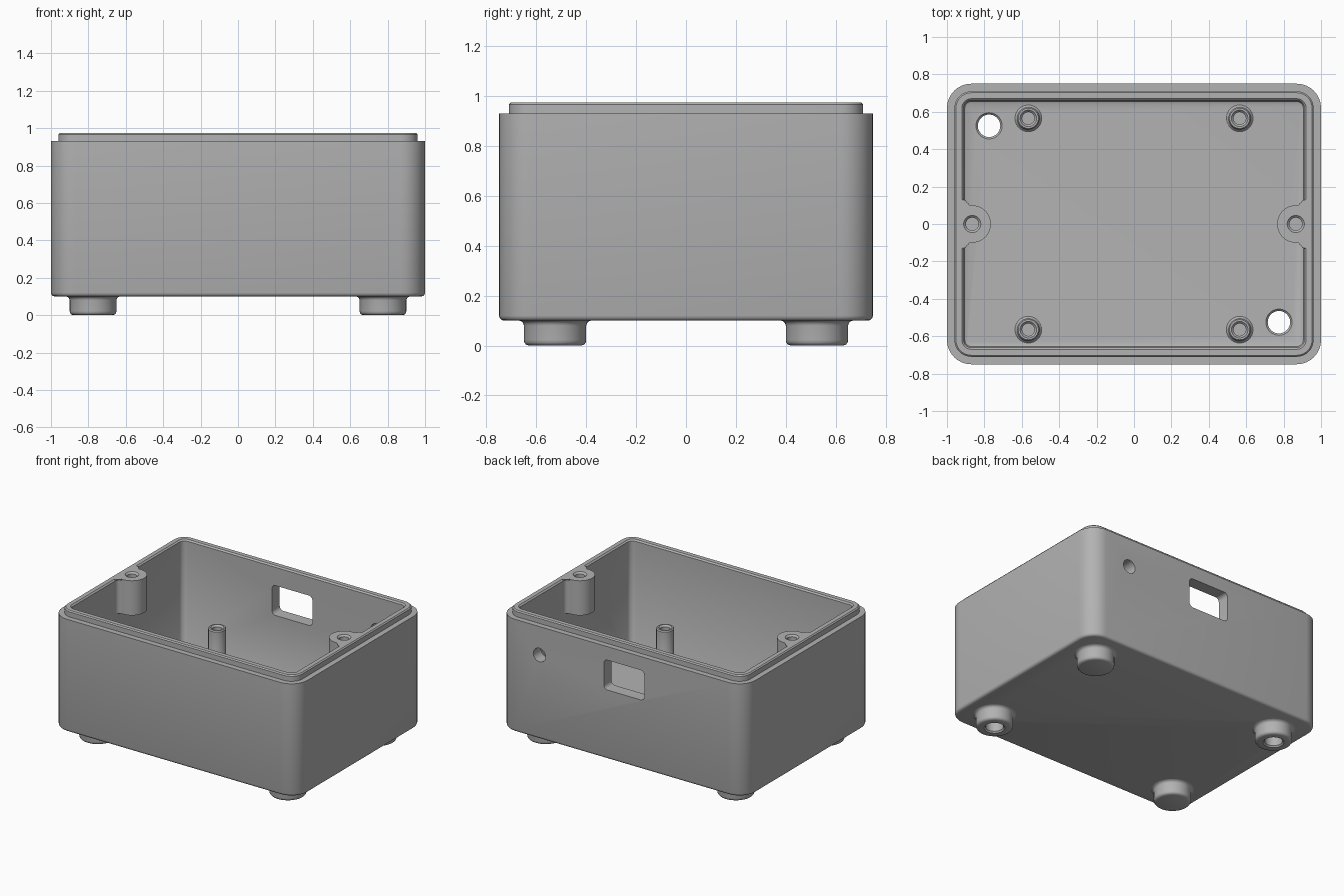
import bpy, bmesh
from math import sin, cos, pi, radians
from mathutils import Matrix

cube = bpy.data.objects.get("Cube")
if cube:
    bpy.data.objects.remove(cube, do_unlink=True)

GREY = (0.45, 0.45, 0.45, 1)
grey = bpy.data.materials.new("grey plastic")
grey.use_nodes = True
grey.diffuse_color = GREY
grey.node_tree.nodes["Principled BSDF"].inputs["Base Color"].default_value = GREY

TOP, FLOOR, BASE = 0.975, 0.19, 0.1


def arc(cx, cy, r, a0, a1, n=8):
    return [(cx + r * cos(radians(a0 + (a1 - a0) * i / n)),
             cy + r * sin(radians(a0 + (a1 - a0) * i / n))) for i in range(n + 1)]


def rounded_rect(hx, hy, r):
    pts = []
    for sx, sy, a in ((1, 1, 0), (-1, 1, 90), (-1, -1, 180), (1, -1, 270)):
        pts += arc(sx * (hx - r), sy * (hy - r), r, a, a + 90)
    return pts


def loft(name, rings, closed=False, matrix=Matrix(), bevel=None):
    """Skin a stack of (outline, z) rings; cap the ends, or join last to first."""
    bm = bmesh.new()
    loops = [[bm.verts.new((x, y, z)) for x, y in pts] for pts, z in rings]
    pairs = list(zip(loops, loops[1:]))
    if closed:
        pairs.append((loops[-1], loops[0]))
    else:
        bm.faces.new(loops[0])
        bm.faces.new(loops[-1])
    for a, b in pairs:
        for i in range(len(a)):
            j = (i + 1) % len(a)
            bm.faces.new((a[i], a[j], b[j], b[i]))
    if bevel:
        edges = [e for e in bm.edges if bevel(e)]
        bmesh.ops.bevel(bm, geom=edges, offset=0.01, segments=1, affect='EDGES')
    bm.transform(matrix)
    bmesh.ops.recalc_face_normals(bm, faces=bm.faces[:])
    mesh = bpy.data.meshes.new(name)
    bm.to_mesh(mesh)
    bm.free()
    mesh.materials.append(grey)
    obj = bpy.data.objects.new(name, mesh)
    bpy.context.collection.objects.link(obj)
    return obj


def lathe(name, profile, x, y, closed=False):
    rings = [(arc(0, 0, r, 0, 360, 40)[:-1], z) for r, z in profile]
    return loft(name, rings, closed, Matrix.Translation((x, y, 0)))


def activate(obj):
    bpy.ops.object.select_all(action='DESELECT')
    obj.select_set(True)
    bpy.context.view_layer.objects.active = obj


def combine(target, tool, operation):
    tool.hide_render = True
    mod = target.modifiers.new(operation.lower(), 'BOOLEAN')
    mod.operation, mod.solver, mod.object = operation, 'EXACT', tool
    activate(target)
    bpy.ops.object.modifier_apply(modifier=mod.name)
    bpy.data.objects.remove(tool, do_unlink=True)


# Open box: rounded bottom, stepped lip, hollow inside (inset from outline, height)
section = [(0.02, BASE), (0.01, BASE + 0.003), (0.003, BASE + 0.01), (0, BASE + 0.02),
           (0, 0.93), (0.04, 0.93), (0.04, TOP - 0.008), (0.048, TOP),
           (0.08, TOP), (0.09, TOP - 0.01), (0.09, FLOOR + 0.015),
           (0.095, FLOOR + 0.005), (0.105, FLOOR)]
shell = loft("box_shell", [(rounded_rect(1 - d, 0.75 - d, max(0.13 - d, 0.035)), z)
                           for d, z in section])

# Lid screw bosses hanging from the end walls
boss_outline = ([(-0.935, -0.13)] + arc(-0.88, -0.13, 0.03, 180, 90)
                + arc(-0.865, 0, 0.1, -90, 90, 20)
                + arc(-0.88, 0.13, 0.03, 270, 180) + [(-0.935, 0.13)])


def boss_rim(e):
    return all(v.co.z > 0.97 and v.co.x > -0.915 for v in e.verts)


for side, turn in (("right", 0), ("left", pi)):
    boss = loft(side + "_lid_boss", [(boss_outline, 0.72), (boss_outline, TOP)],
                matrix=Matrix.Rotation(turn, 4, 'Z'), bevel=boss_rim)
    combine(shell, boss, 'UNION')
for sx in (-1, 1):
    drill = lathe("boss_drill", [(0.034, 0.76), (0.034, TOP - 0.012), (0.046, TOP),
                                 (0.046, TOP + 0.05)], sx * 0.865, 0)
    combine(shell, drill, 'DIFFERENCE')

# Back wall openings: rectangular port and round cable hole
to_back = Matrix.Rotation(pi / 2, 4, 'X')
port = rounded_rect(0.165, 0.11, 0.03)
hole = arc(0, 0, 0.05, 0, 360, 32)[:-1]
for name, outline, x in (("port_cutter", port, -0.02), ("cable_cutter", hole, 0.67)):
    cutter = loft(name, [(outline, -0.1), (outline, 0.1)],
                  matrix=Matrix.Translation((x, 0.71, 0.72)) @ to_back)
    combine(shell, cutter, 'DIFFERENCE')

# Floor openings above the two hollow feet
for s in (-1, 1):
    drill = lathe("floor_drill", [(0.06, 0.05), (0.06, FLOOR - 0.01),
                                  (0.07, FLOOR), (0.07, FLOOR + 0.05)], s * 0.775, -s * 0.525)
    combine(shell, drill, 'DIFFERENCE')

parts = [shell]

# Feet with flared tops; one diagonal pair is hollow
foot = [(0.105, 0), (0.117, 0.004), (0.123, 0.012), (0.125, 0.022),
        (0.125, 0.08), (0.128, 0.09), (0.135, 0.097), (0.147, BASE + 0.001)]
for sx, x_name in ((-1, "right"), (1, "left")):
    for sy, y_name in ((-1, "front"), (1, "back")):
        corner = y_name + "_" + x_name
        hollow = sx != sy
        profile = foot + [(0.06, BASE + 0.001), (0.06, 0.01), (0.07, 0)] if hollow else foot
        parts.append(lathe(corner + "_foot", profile, sx * 0.775, sy * 0.525, hollow))

        # Circuit board standoffs with a blind screw hole
        post = [(0.074, FLOOR - 0.002), (0.066, FLOOR + 0.004), (0.06, FLOOR + 0.015),
                (0.06, 0.442), (0.054, 0.45), (0.044, 0.45), (0.033, 0.438), (0.033, 0.26)]
        parts.append(lathe(corner + "_standoff", post, sx * 0.565, sy * 0.565))

for part in parts:
    activate(part)
    bpy.ops.object.shade_smooth_by_angle(angle=radians(35))
